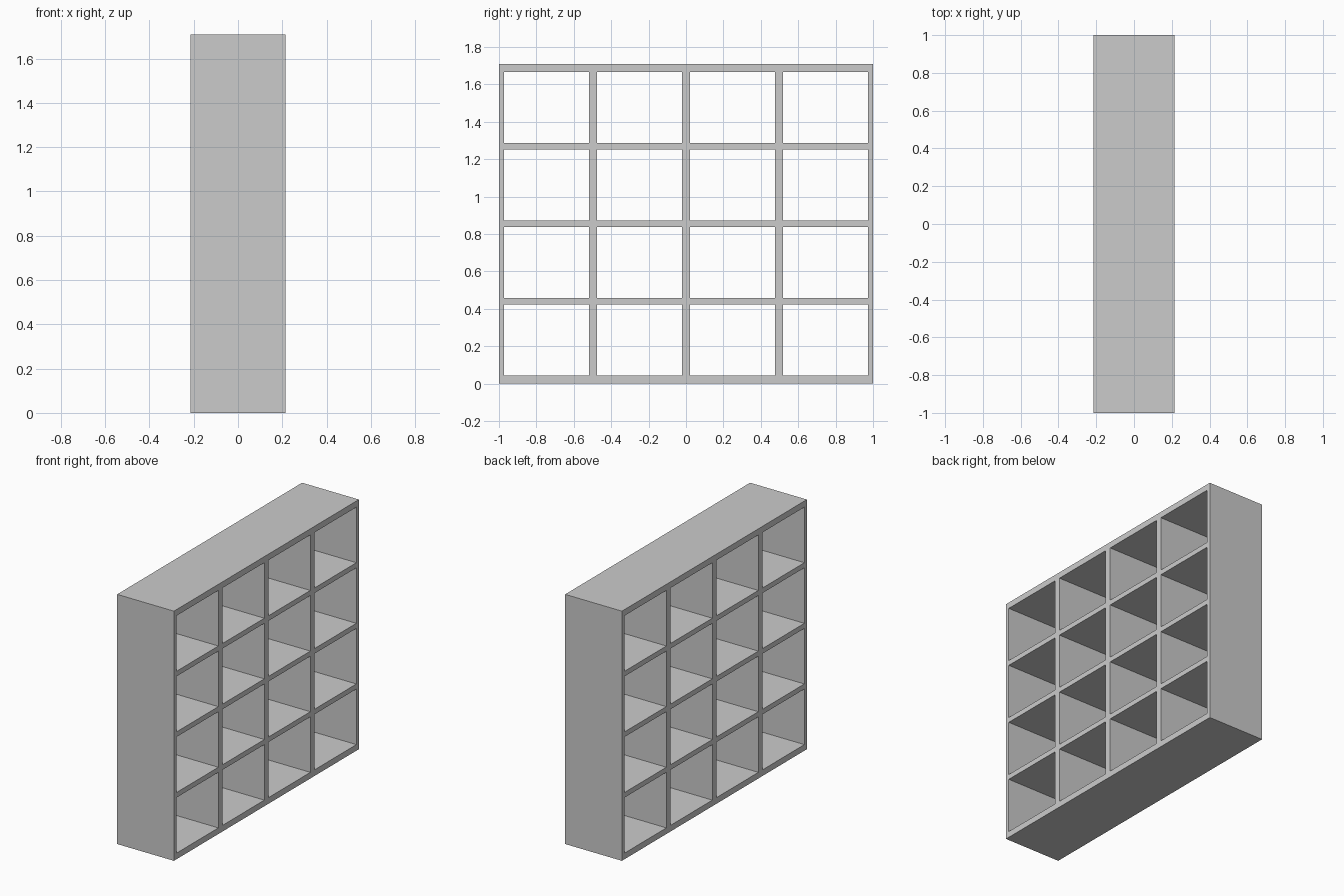
import bpy

if "Cube" in bpy.data.objects:
    bpy.data.objects.remove(bpy.data.objects["Cube"])

DEPTH = 0.43
SIDE, DIVIDER = 0.027, 0.044       # upright thicknesses
BOARD, SHELF = 0.042, 0.035        # horizontal thicknesses
HEIGHT, WIDTH, N = 1.709, 2.0, 4

CELL_W = (WIDTH - 2 * SIDE - (N - 1) * DIVIDER) / N
CELL_H = (HEIGHT - 2 * BOARD - (N - 1) * SHELF) / N
INNER = WIDTH / 2 - SIDE


def panel(name, y0, y1, z0, z1):
    """Full-depth board spanning the given y and z ranges."""
    bpy.ops.mesh.primitive_cube_add(size=1, location=(0, (y0 + y1) / 2, (z0 + z1) / 2))
    ob = bpy.context.object
    ob.name = name
    ob.scale = (DEPTH, y1 - y0, z1 - z0)
    bpy.ops.object.transform_apply(location=False, rotation=False, scale=True)


# Outer case
panel("bottom_board", -WIDTH / 2, WIDTH / 2, 0, BOARD)
panel("top_board", -WIDTH / 2, WIDTH / 2, HEIGHT - BOARD, HEIGHT)
panel("side_panel_left", -WIDTH / 2, -INNER, BOARD, HEIGHT - BOARD)
panel("side_panel_right", INNER, WIDTH / 2, BOARD, HEIGHT - BOARD)

# Shelves, with upright dividers standing in each row
for row in range(N):
    z0 = BOARD + row * (CELL_H + SHELF)
    z1 = z0 + CELL_H
    if row < N - 1:
        panel(f"shelf_{row + 1}", -INNER, INNER, z1, z1 + SHELF)
    for col in range(1, N):
        y0 = -INNER + col * CELL_W + (col - 1) * DIVIDER
        panel(f"divider_{row + 1}_{col}", y0, y0 + DIVIDER, z0, z1)
